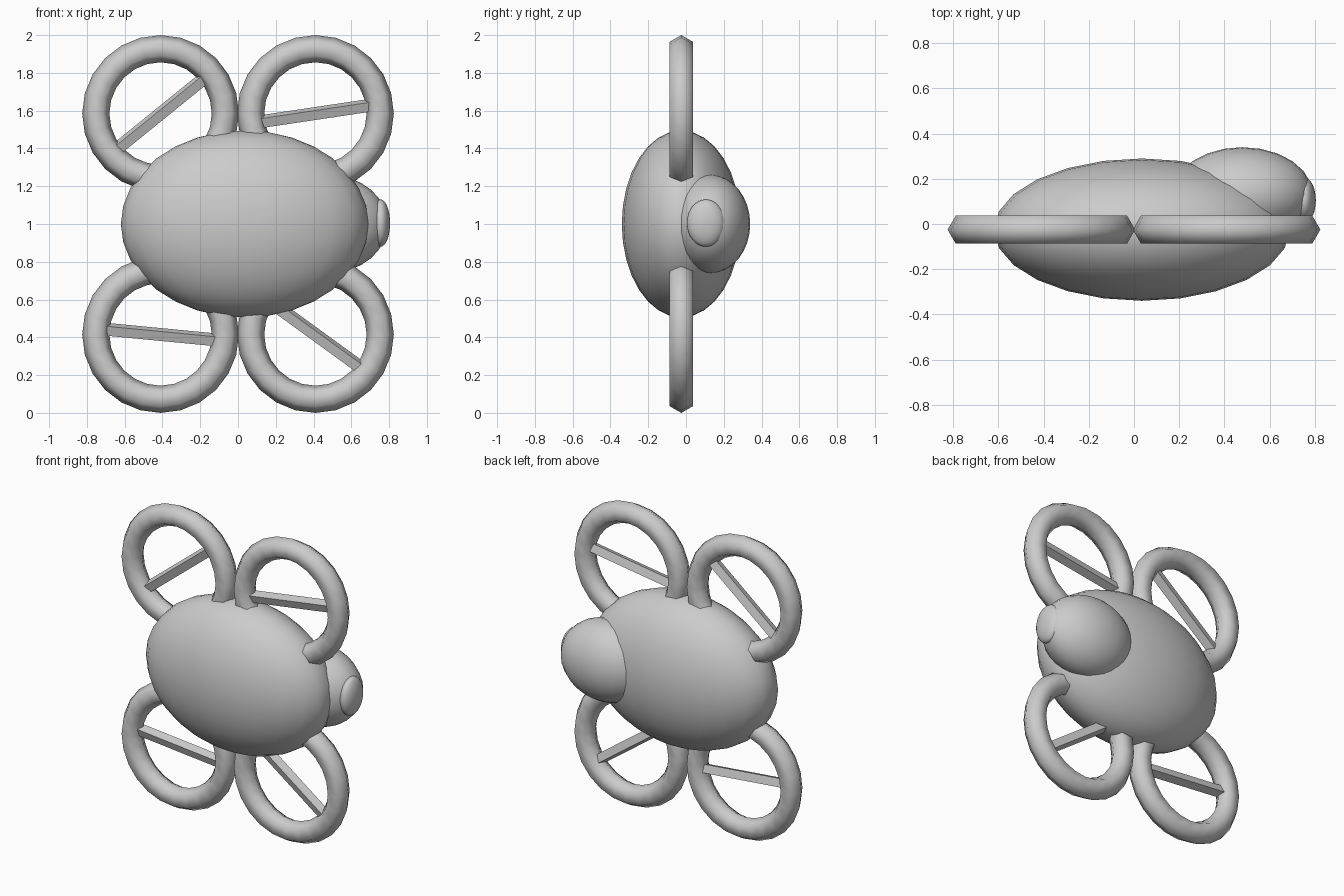
import bpy
from math import radians
from mathutils import Matrix, Vector

cube = bpy.data.objects.get("Cube")
if cube:
    bpy.data.objects.remove(cube, do_unlink=True)

# One plain grey for the whole model
grey = bpy.data.materials.new("plain_grey")
grey.use_nodes = True
colour = (0.6, 0.6, 0.6, 1)
grey.diffuse_color = colour
grey.node_tree.nodes["Principled BSDF"].inputs["Base Color"].default_value = colour


def finish(name, smooth=True):
    obj = bpy.context.object
    obj.name = name
    obj.data.materials.append(grey)
    if smooth:
        bpy.ops.object.shade_smooth()
    return obj


def ellipsoid(name, centre, radii):
    bpy.ops.mesh.primitive_uv_sphere_add(segments=24, ring_count=16, location=centre)
    obj = finish(name)
    obj.data.transform(Matrix.Diagonal((*radii, 1)))
    return obj


# Body, camera housing and lens
ellipsoid("body", (0.035, -0.025, 1.0), (0.655, 0.315, 0.495))
ellipsoid("camera_housing", (0.48, 0.13, 1.0), (0.312, 0.21, 0.26))
ellipsoid("camera_lens", (0.755, 0.105, 1.005), (0.05, 0.1, 0.125))

# Four hexagonal-section rotor guards, each with a pitched square blade
rotors = {
    "upper_right": (-1, 1, 39),
    "upper_left": (1, 1, 8.5),
    "lower_right": (-1, -1, -5.5),
    "lower_left": (1, -1, -36),
}
for place, (side, level, spin) in rotors.items():
    centre = Vector((side * 0.41, -0.025, 1 + level * 0.585))
    bpy.ops.mesh.primitive_torus_add(
        major_segments=24, minor_segments=6, major_radius=0.343,
        minor_radius=0.072, location=centre, rotation=(radians(90), 0, 0))
    finish("rotor_guard_" + place)

    bpy.ops.mesh.primitive_cube_add(size=1, location=centre)
    blade = finish("rotor_blade_" + place, smooth=False)
    blade.data.transform(
        Matrix.Rotation(radians(-spin), 4, 'Y')
        @ Matrix.Rotation(radians(20), 4, 'X')
        @ Matrix.Diagonal((0.6, 0.053, 0.053, 1)))
